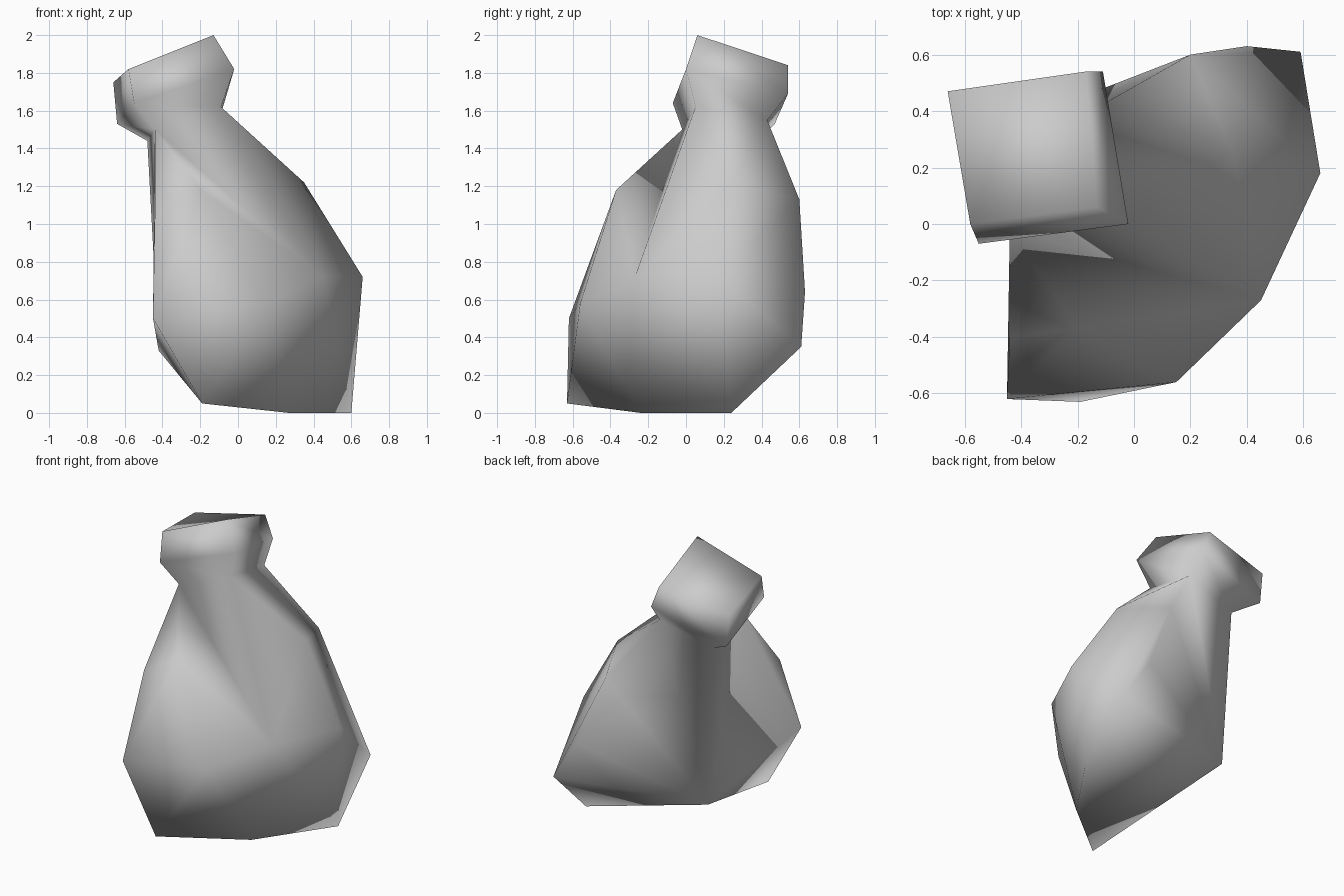
import bpy, bmesh
from mathutils import Vector

cube = bpy.data.objects.get("Cube")
if cube:
    bpy.data.objects.remove(cube, do_unlink=True)

# One plain grey for the whole sack
grey = bpy.data.materials.new("sack_grey")
grey.use_nodes = True
colour = (0.6, 0.6, 0.6, 1)
grey.diffuse_color = colour
grey.node_tree.nodes["Principled BSDF"].inputs["Base Color"].default_value = colour

bm = bmesh.new()


def points(coords):
    return [bm.verts.new(Vector(c)) for c in coords]


# Four-cornered rings of the tied top, from the neck upward
neck = points([(-.09, .05, 1.62), (-.44, -.02, 1.5), (-.48, .38, 1.44), (-.1, .43, 1.55)])
bulge = points([(-.02, 0, 1.82), (-.55, -.07, 1.64), (-.64, .47, 1.53), (-.11, .54, 1.69)])
rim = points([(-.13, .06, 2), (-.58, 0, 1.82), (-.66, .47, 1.75), (-.17, .54, 1.84)])
neck_right, neck_front, neck_corner, neck_back = neck

# Corners of the bulging body: shoulders, belly, base
shoulders = points([(.35, .25, 1.22), (-.2, -.37, 1.18), (-.44, -.4, 1.05), (.2, .6, 1.13)])
belly = points([(.66, .18, .72), (.45, -.27, .72), (.15, -.56, .58),
                (-.45, -.62, .5), (.4, .63, .64), (.59, .61, .35)])
base = points([(.6, .24, 0), (.27, -.24, 0), (-.19, -.63, .05), (-.42, .36, .33)])
heel = base[-1]

# Body skin, opened at the neck
skin = [v for v in neck if v is not neck_corner] + shoulders + belly + base
bmesh.ops.convex_hull(bm, input=skin)
cap = [f for f in bm.faces if all(v in neck for v in f.verts)]
spine = [f for f in bm.faces if set(f.verts) == {neck_front, neck_back, heel}]
bmesh.ops.delete(bm, geom=cap + spine, context='FACES')

# Narrow ridge running from the neck corner down to the heel
bm.faces.new((neck_front, neck_corner, heel))
bm.faces.new((neck_corner, neck_back, heel))

# Hollow fold below the front of the neck
fold = [e for e in bm.edges if set(e.verts) == {neck_right, shoulders[1]}]
bmesh.ops.rotate_edges(bm, edges=fold)

# Tied top: two bands and a closing face
for low, high in ((neck, bulge), (bulge, rim)):
    for i in range(4):
        j = (i + 1) % 4
        bm.faces.new((low[i], low[j], high[j], high[i]))
bm.faces.new(rim[1:] + rim[:1])

bmesh.ops.delete(bm, geom=[v for v in bm.verts if not v.link_faces], context='VERTS')
bmesh.ops.recalc_face_normals(bm, faces=bm.faces[:])
for f in bm.faces:
    f.smooth = True

mesh = bpy.data.meshes.new("sack")
bm.to_mesh(mesh)
bm.free()
mesh.materials.append(grey)
sack = bpy.data.objects.new("sack", mesh)
bpy.context.collection.objects.link(sack)
